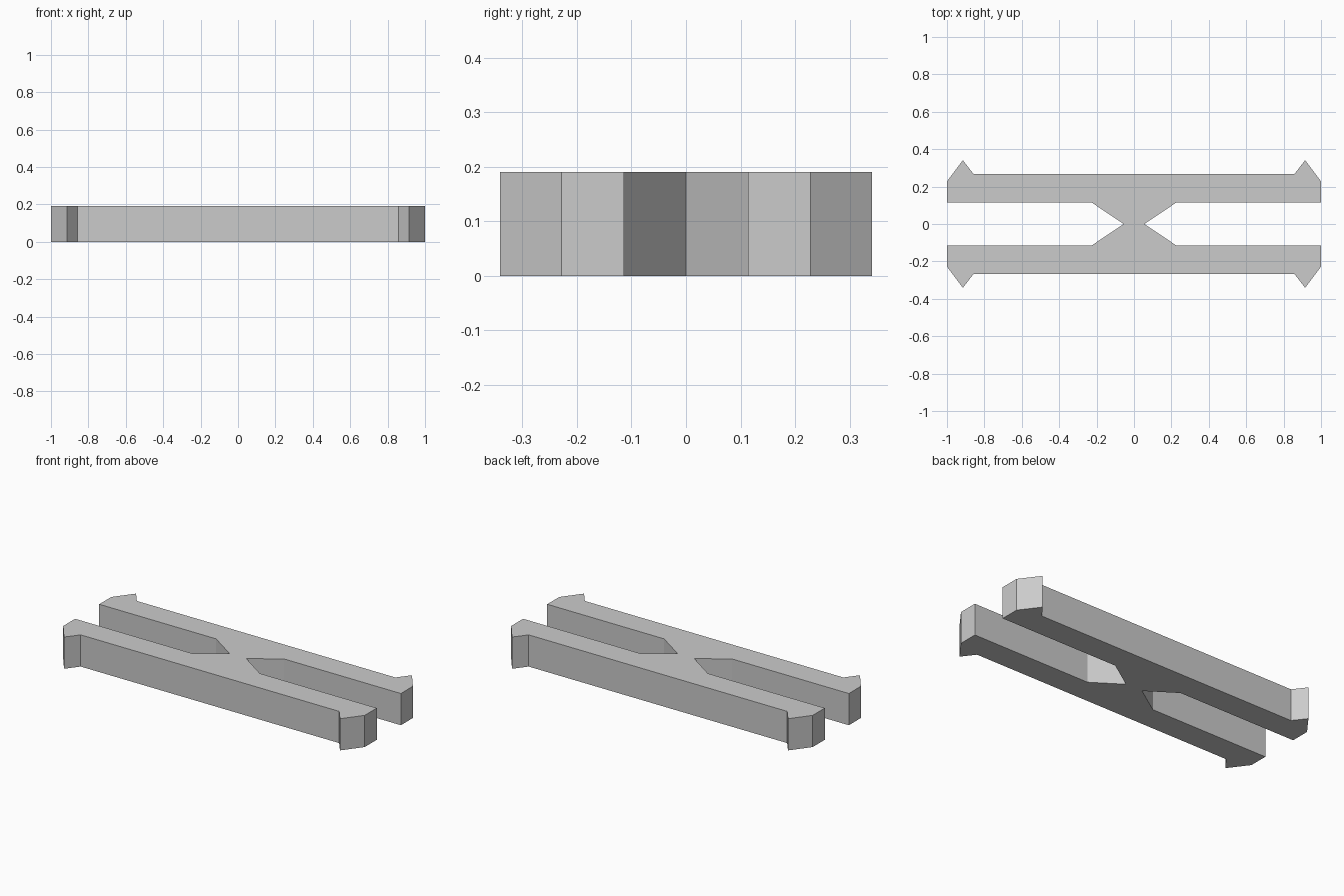
import bpy
import bmesh

cube = bpy.data.objects.get("Cube")
if cube:
    bpy.data.objects.remove(cube, do_unlink=True)

HEIGHT = 0.19

# Single plain grey material
grey = bpy.data.materials.new("plain grey")
grey.use_nodes = True
color = (0.6, 0.6, 0.6, 1)
grey.diffuse_color = color
grey.node_tree.nodes["Principled BSDF"].inputs["Base Color"].default_value = color

# One quarter of the outline: waist, slot, arm end, barb, outer edge
quarter = [(0.055, 0), (0.225, 0.114), (1, 0.114), (1, 0.228),
           (0.915, 0.341), (0.857, 0.266)]

# Mirror the quarter to the other side, then front to back
half = quarter + [(-x, y) for x, y in reversed(quarter)]
outline = half + [(x, -y) for x, y in reversed(half[1:-1])]

# Extrude the outline into a solid clip
bm = bmesh.new()
base = bm.faces.new([bm.verts.new((x, y, 0)) for x, y in outline])
result = bmesh.ops.extrude_face_region(bm, geom=[base], use_keep_orig=True)
top = [v for v in result["geom"] if isinstance(v, bmesh.types.BMVert)]
bmesh.ops.translate(bm, verts=top, vec=(0, 0, HEIGHT))
bmesh.ops.recalc_face_normals(bm, faces=bm.faces[:])

mesh = bpy.data.meshes.new("double_snap_clip")
bm.to_mesh(mesh)
bm.free()
mesh.materials.append(grey)
clip = bpy.data.objects.new("double_snap_clip", mesh)
bpy.context.collection.objects.link(clip)
